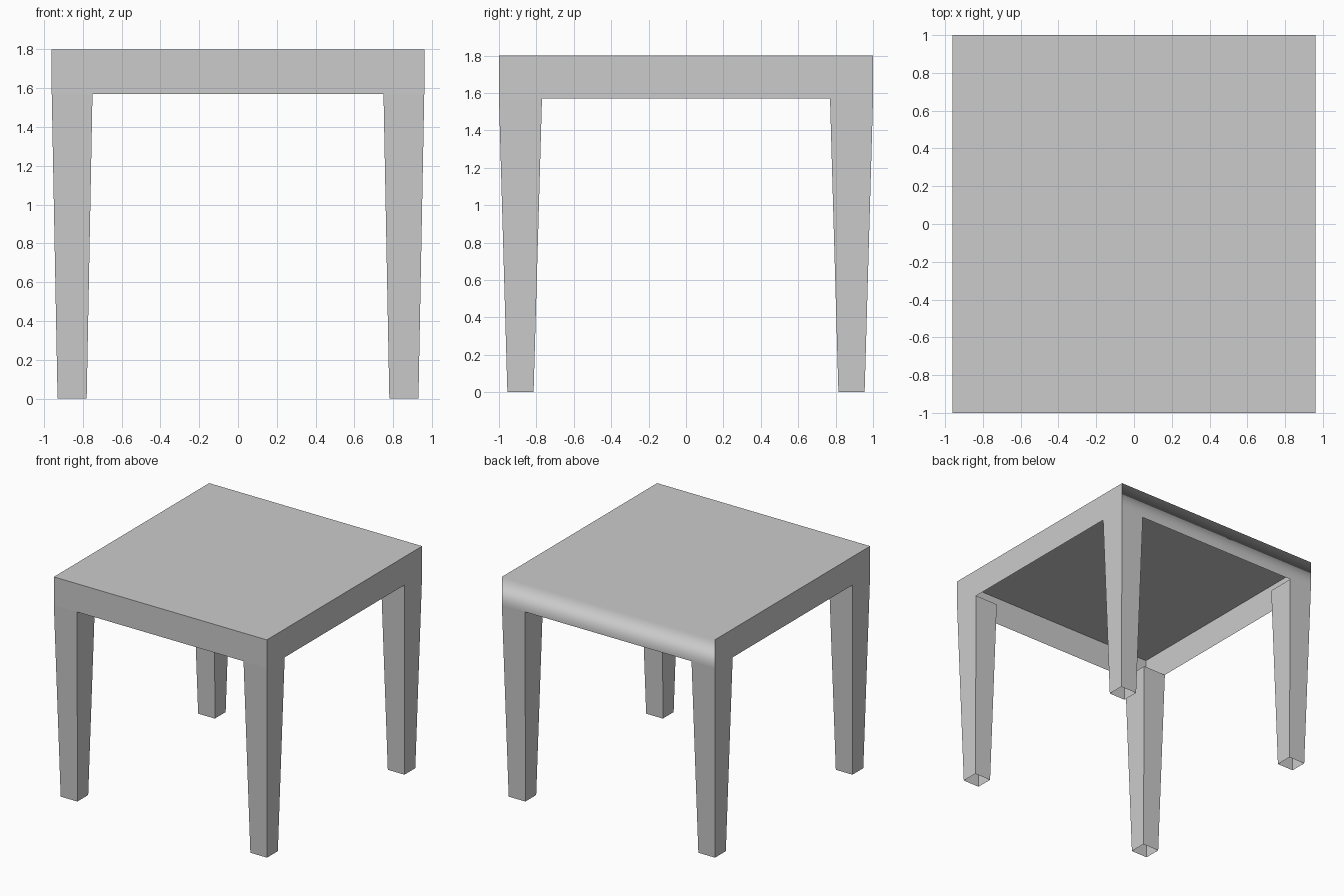
import bpy, bmesh

if "Cube" in bpy.data.objects:
    bpy.data.objects.remove(bpy.data.objects["Cube"])

HX, HY, TOP, APRON = 0.96, 1.0, 1.8, 1.57   # half sizes, top height, apron bottom


def rect(bm, x0, x1, y0, y1, z):
    """Counter-clockwise ring of four corners."""
    return [bm.verts.new((x, y, z)) for x, y in ((x0, y0), (x1, y0), (x1, y1), (x0, y1))]


def walls(bm, low, high):
    """Four side faces between two rings: front, right, back, left."""
    return [bm.faces.new((low[i], low[(i + 1) % 4], high[(i + 1) % 4], high[i]))
            for i in range(4)]


def finish(bm, name):
    mesh = bpy.data.meshes.new(name)
    bm.to_mesh(mesh)
    bm.free()
    obj = bpy.data.objects.new(name, mesh)
    bpy.context.collection.objects.link(obj)
    return obj


# Table top: thin shell with an apron, open underneath
bm = bmesh.new()
low = rect(bm, -HX, HX, -HY, HY, APRON)
high = rect(bm, -HX, HX, -HY, HY, TOP)
sides = walls(bm, low, high)
top = bm.faces.new(high)
# Only the back edge is smooth-shaded into the top
back = sides[2]
for f in bm.faces:
    f.smooth = True
for e in bm.edges:
    e.smooth = top in e.link_faces and back in e.link_faces
table_top = finish(bm, "table_top")
wn = table_top.modifiers.new("weighted_normals", 'WEIGHTED_NORMAL')
wn.keep_sharp = True
wn.weight = 100

# Legs: tapered tubes open at the foot, mirrored to the four corners
bm = bmesh.new()
foot = rect(bm, 0.78, 0.93, 0.815, 0.955, 0)
head = rect(bm, 0.75, HX, 0.77, HY, APRON)
walls(bm, foot, head)
legs = finish(bm, "legs")
mirror = legs.modifiers.new("four_corners", 'MIRROR')
mirror.use_axis = (True, True, False)
mirror.use_mirror_merge = False
